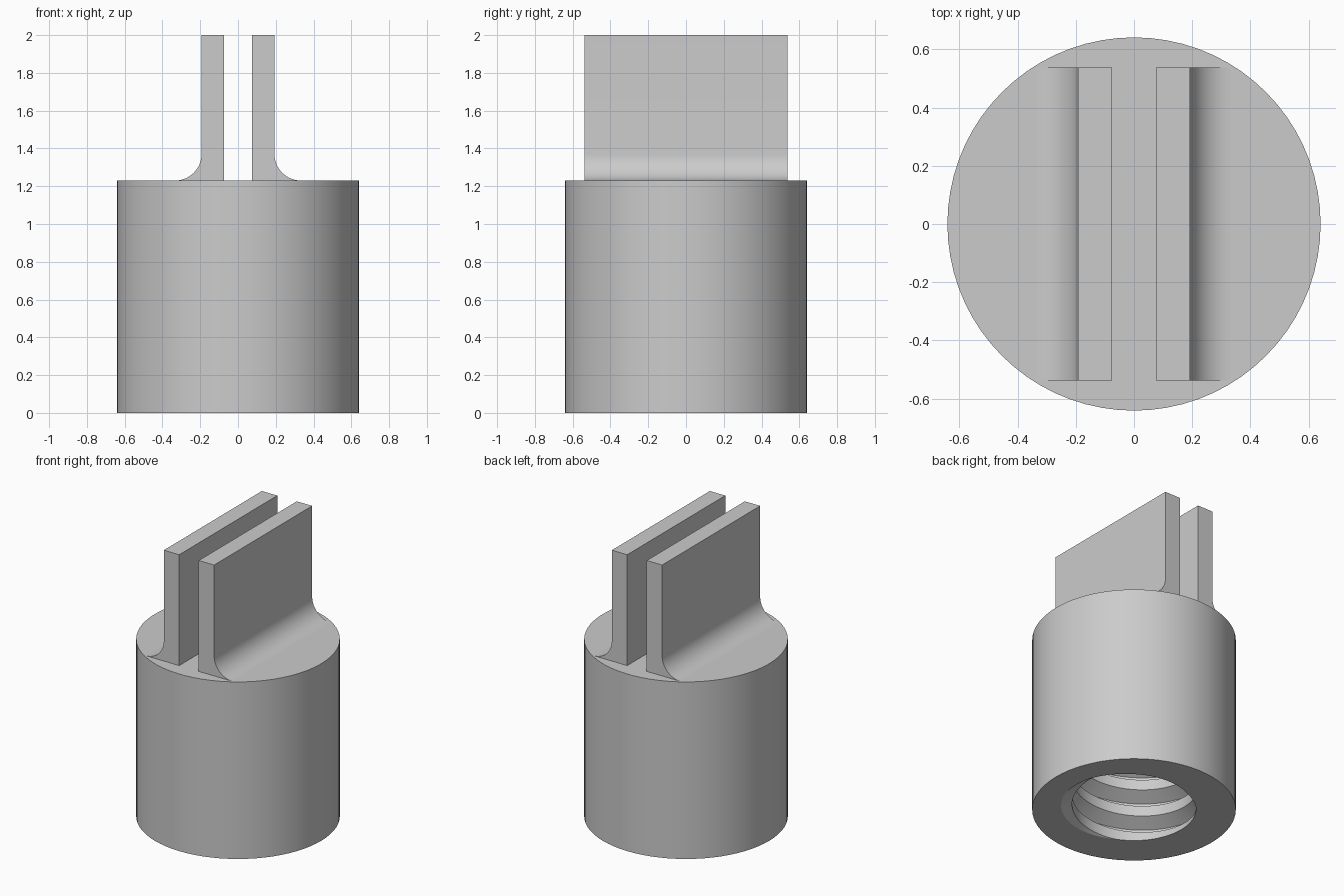
import bpy, bmesh, math

if "Cube" in bpy.data.objects:
    bpy.data.objects.remove(bpy.data.objects["Cube"])

R, H = 0.641, 1.23          # body radius and height
DEPTH = 1.03                # threaded hole depth
PITCH, R_IN, R_OUT = 0.19, 0.39, 0.48
N = 72                      # sides around the body

grey = bpy.data.materials.new("plain grey")
grey.diffuse_color = (0.6, 0.6, 0.6, 1)
grey.use_nodes = True
grey.node_tree.nodes["Principled BSDF"].inputs["Base Color"].default_value = grey.diffuse_color


def finish(bm, name):
    bmesh.ops.remove_doubles(bm, verts=bm.verts, dist=1e-5)
    bmesh.ops.recalc_face_normals(bm, faces=bm.faces)
    me = bpy.data.meshes.new(name)
    bm.to_mesh(me)
    bm.free()
    me.materials.append(grey)
    ob = bpy.data.objects.new(name, me)
    bpy.context.collection.objects.link(ob)
    bpy.context.view_layer.objects.active = ob
    ob.select_set(True)
    bpy.ops.object.shade_smooth_by_angle(angle=math.radians(25))
    ob.select_set(False)


# Thread profile over one pitch: (height fraction, radius), root centred on 0
PROFILE = [(0.04, R_OUT), (0.31, R_IN), (0.69, R_IN), (0.96, R_OUT)]


def thread_radius(phase):
    d = abs((phase + 0.5) % 1 - 0.5)          # distance from the groove centre
    t = min(max((d - 0.04) / 0.27, 0), 1)
    return R_OUT + (R_IN - R_OUT) * t


def polar(r, a, z):
    return (r * math.cos(a), r * math.sin(a), z)


# Body: outer wall, top, underside ring and helical bore
bm = bmesh.new()
turns = range(-2, math.ceil(DEPTH / PITCH) + 2)
rows = [k + f for k in turns for f, _ in PROFILE]
columns = []
for i in range(N + 1):
    a = 2 * math.pi * i / N
    col = [bm.verts.new(polar(R, a, H)), bm.verts.new(polar(R, a, 0))]
    for row in rows:
        z = min(max(PITCH * (row + i / N), 0), DEPTH)
        col.append(bm.verts.new(polar(thread_radius(z / PITCH - i / N), a, z)))
    columns.append(col)
top = bm.verts.new((0, 0, H))
end = bm.verts.new((0, 0, DEPTH))
for c, d in zip(columns, columns[1:]):
    bm.faces.new((top, c[0], d[0]))
    bm.faces.new((end, c[-1], d[-1]))
    for j in range(len(c) - 1):
        if max(v.co.z for v in (c[j], c[j + 1], d[j], d[j + 1])) == 0 and j > 1:
            continue                            # rows collapsed on the rim
        if min(v.co.z for v in (c[j], c[j + 1], d[j], d[j + 1])) == DEPTH:
            continue                            # rows collapsed on the hole end
        bm.faces.new((c[j], c[j + 1], d[j + 1], d[j]))
finish(bm, "threaded_body")

# Two upright plates with a filleted outer foot
FILLET = 0.14
profile = [(0.075, H), (0.075, 2.0), (0.193, 2.0)]
for i in range(13):
    a = math.pi + math.pi / 2 * i / 12
    profile.append((0.193 + FILLET + FILLET * math.cos(a),
                    H + FILLET + FILLET * math.sin(a)))
for side, name in ((-1, "left_plate"), (1, "right_plate")):
    bm = bmesh.new()
    face = bm.faces.new([bm.verts.new((side * x, -0.538, z)) for x, z in profile])
    ext = bmesh.ops.extrude_face_region(bm, geom=[face], use_keep_orig=True)
    moved = [v for v in ext["geom"] if isinstance(v, bmesh.types.BMVert)]
    bmesh.ops.translate(bm, verts=moved, vec=(0, 1.076, 0))
    finish(bm, name)
